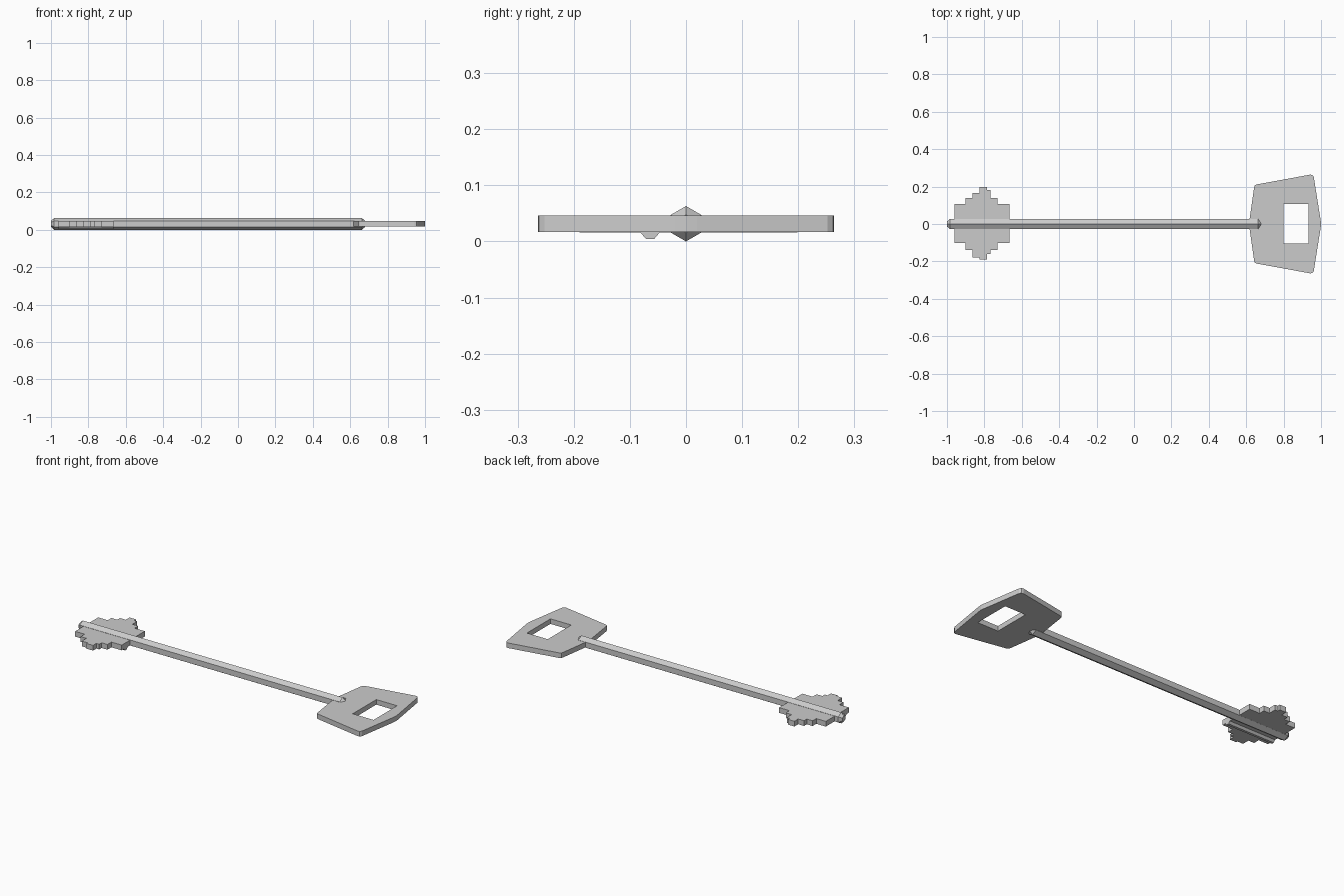
import bpy, bmesh
from math import sin, cos, pi

if "Cube" in bpy.data.objects:
    bpy.data.objects.remove(bpy.data.objects["Cube"])

AXIS_Z = 0.0315


def make_object(name, bm):
    bmesh.ops.recalc_face_normals(bm, faces=bm.faces)
    mesh = bpy.data.meshes.new(name)
    bm.to_mesh(mesh)
    bm.free()
    obj = bpy.data.objects.new(name, mesh)
    bpy.context.collection.objects.link(obj)
    return obj


def loft(name, rings):
    """Join equal-sized rings of points and cap both ends."""
    bm = bmesh.new()
    loops = [[bm.verts.new(p) for p in ring] for ring in rings]
    n = len(loops[0])
    for a, b in zip(loops, loops[1:]):
        for i in range(n):
            j = (i + 1) % n
            bm.faces.new((a[i], a[j], b[j], b[i]))
    bm.faces.new(loops[0])
    bm.faces.new(loops[-1])
    return make_object(name, bm)


def plate(name, outline, z0, z1):
    return loft(name, [[(x, y, z) for x, y in outline] for z in (z0, z1)])


def hexagon(x, r):
    return [(x, r * sin(i * pi / 3), AXIS_Z + r * cos(i * pi / 3)) for i in range(6)]


# Hexagonal shaft with chamfered ends
loft("shaft", [hexagon(-1.0, 0.016), hexagon(-0.983, 0.0315),
               hexagon(0.662, 0.0315), hexagon(0.68, 0.016)])

# Handle: mirrored outline with clipped corners and a window
half = [(0.617, 0.02), (0.642, 0.195), (0.645, 0.205), (0.653, 0.211),
        (0.943, 0.264), (0.954, 0.262), (0.961, 0.252), (0.998, 0.02)]
outline = half + [(1.0, 0.0)] + [(x, -y) for x, y in reversed(half)]
handle = plate("handle", outline, 0.017, 0.046)

window = plate("window_cutter",
               [(0.80, -0.105), (0.932, -0.105), (0.932, 0.108), (0.80, 0.108)],
               -0.1, 0.2)
window.hide_render = True
window.hide_viewport = True
cut = handle.modifiers.new("window", 'BOOLEAN')
cut.operation = 'DIFFERENCE'
cut.solver = 'EXACT'
cut.object = window

# Toothed bit: stepped cuts along both edges
edges_x = [-0.96, -0.90, -0.863, -0.826, -0.785, -0.767, -0.73, -0.665]
upper = [0.107, 0.14, 0.165, 0.199, 0.183, 0.14, 0.107]
lower = [-0.102, -0.138, -0.18, -0.19, -0.16, -0.138, -0.102]


def steps(depths):
    return [(x, d) for d, x0, x1 in zip(depths, edges_x, edges_x[1:]) for x in (x0, x1)]


plate("bit", steps(upper) + steps(lower)[::-1], 0.016, 0.046)

# Guide ridge under the bit
profile = [(-0.083, 0.018), (-0.071, 0.004), (-0.057, 0.004), (-0.045, 0.018)]
loft("bit_ridge", [[(x, y, z) for y, z in profile] for x in (-0.96, -0.665)])
